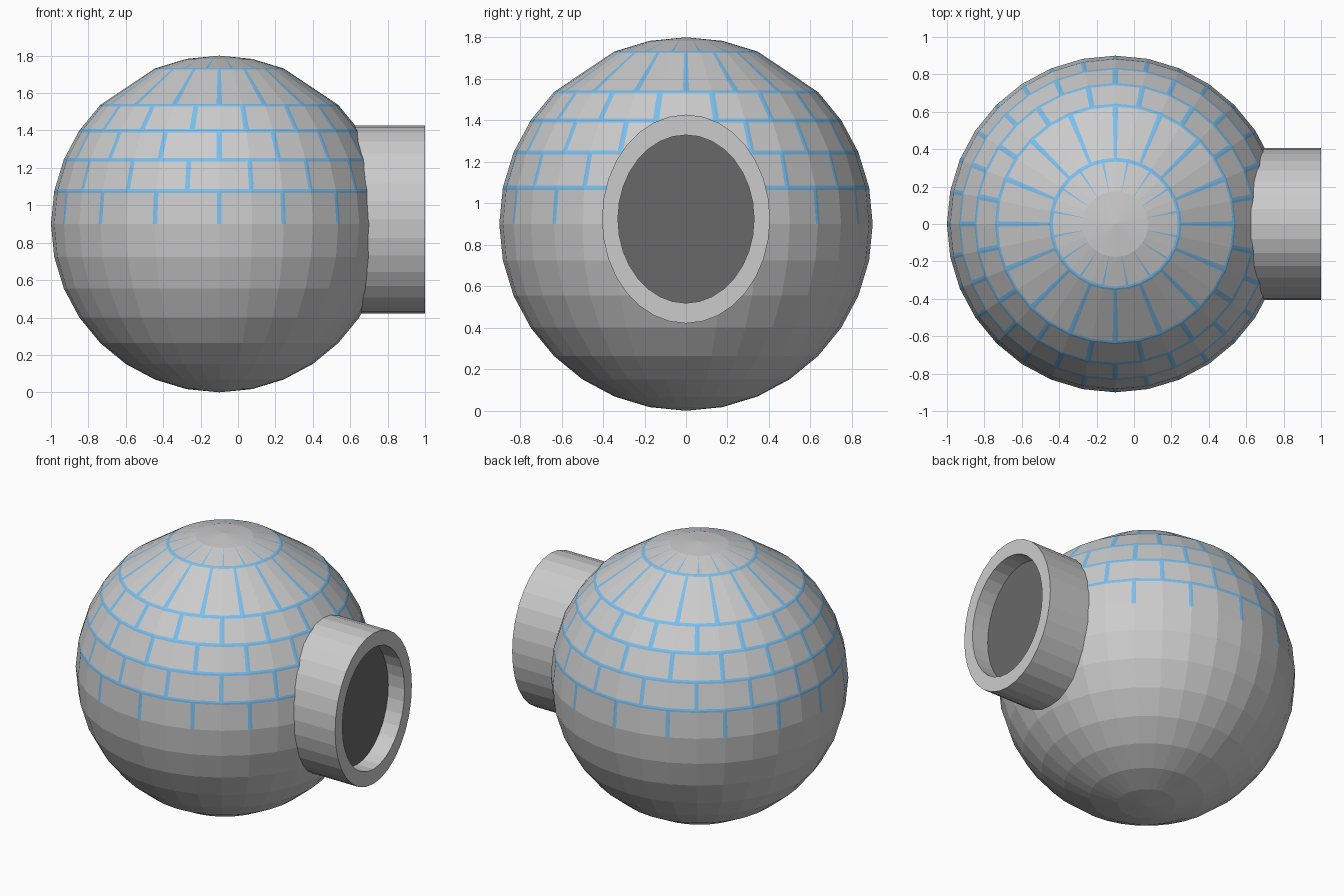
import bpy, bmesh
from math import sin, cos, pi, radians
from mathutils import Vector

if "Cube" in bpy.data.objects:
    bpy.data.objects.remove(bpy.data.objects["Cube"])

SIDES = 32
R = 0.9
CENTRE = Vector((-0.1, 0, 0.9))
RING = 0.011          # half width of the horizontal mortar lines


def material(name, colour):
    m = bpy.data.materials.new(name)
    m.diffuse_color = (*colour, 1)
    m.use_nodes = True
    m.node_tree.nodes["Principled BSDF"].inputs["Base Color"].default_value = m.diffuse_color
    return m


def finish(name, bm, mat=None):
    bmesh.ops.remove_doubles(bm, verts=bm.verts, dist=0.0002)
    me = bpy.data.meshes.new(name)
    bm.to_mesh(me)
    bm.free()
    ob = bpy.data.objects.new(name, me)
    bpy.context.collection.objects.link(ob)
    if mat:
        me.materials.append(mat)
    return ob


def quad(bm, pts):
    bm.faces.new([bm.verts.new(p) for p in pts])


blue = material("mortar_blue", (0.2, 0.52, 0.85))
dark = material("dark_opening", (0.14, 0.14, 0.14))

# Dome blocks and flush mortar lines, row by row
blocks, mortar = bmesh.new(), bmesh.new()
lats = [-90 + 11.25 * i for i in range(17) if i != 13]
ringed = {11.25, 22.5, 33.75, 45, 67.5}
# Rows with upright joints: half width at bottom, at top, staggered or not
joints = {0: (.013, .013, 0), 11.25: (.013, .013, 1), 22.5: (.014, .014, 0),
          33.75: (.015, .014, 1), 45: (.015, .008, 0), 67.5: (.006, .001, 1)}


def corner(lat, k):
    a, t = radians(lat), 2 * pi * k / SIDES
    return CENTRE + R * Vector((cos(a) * cos(t), cos(a) * sin(t), sin(a)))


for lo, hi in zip(lats, lats[1:]):
    length = 2 * R * sin(radians(hi - lo) / 2)
    f0 = RING / length if lo in ringed else 0
    f1 = 1 - (RING / length if hi in ringed else 0)
    for k in range(SIDES):
        a, b = corner(lo, k), corner(lo, k + 1)
        d, c = corner(hi, k), corner(hi, k + 1)

        def strip(s, t):
            return a.lerp(d, s), b.lerp(c, s), b.lerp(c, t), a.lerp(d, t)

        if f0 > 0:
            quad(mortar, strip(0, f0))
        if f1 < 1:
            quad(mortar, strip(f1, 1))
        p, q, r, s = strip(f0, f1)
        if lo in joints:
            w0, w1, odd = joints[lo]
            u, v = (q - p).normalized() * w0, (r - s).normalized() * w1
            if k % 2 == odd:      # joint on the first edge of this facet
                quad(mortar, (p, p + u, s + v, s))
                p, s = p + u, s + v
            else:                 # joint on the last edge
                quad(mortar, (q - u, q, r, r - v))
                q, r = q - u, r - v
        quad(blocks, (p, q, r, s))

finish("dome_blocks", blocks)
finish("mortar_lines", mortar, blue)


# Oval entrance tunnel with a rim
def oval(x, ry, rz):
    return [Vector((x, ry * cos(2 * pi * i / SIDES), 0.924 + rz * sin(2 * pi * i / SIDES)))
            for i in range(SIDES)]


tunnel = bmesh.new()
loops = [oval(0.5, .405, .503), oval(1, .405, .503), oval(1, .328, .405), oval(.88, .328, .405)]
for A, B in zip(loops, loops[1:]):
    for i in range(SIDES):
        j = (i + 1) % SIDES
        quad(tunnel, (A[i], A[j], B[j], B[i]))
finish("entrance_tunnel", tunnel)

# Dark panel set back inside the tunnel
panel = bmesh.new()
quad(panel, loops[3])
finish("entrance_dark", panel, dark)
